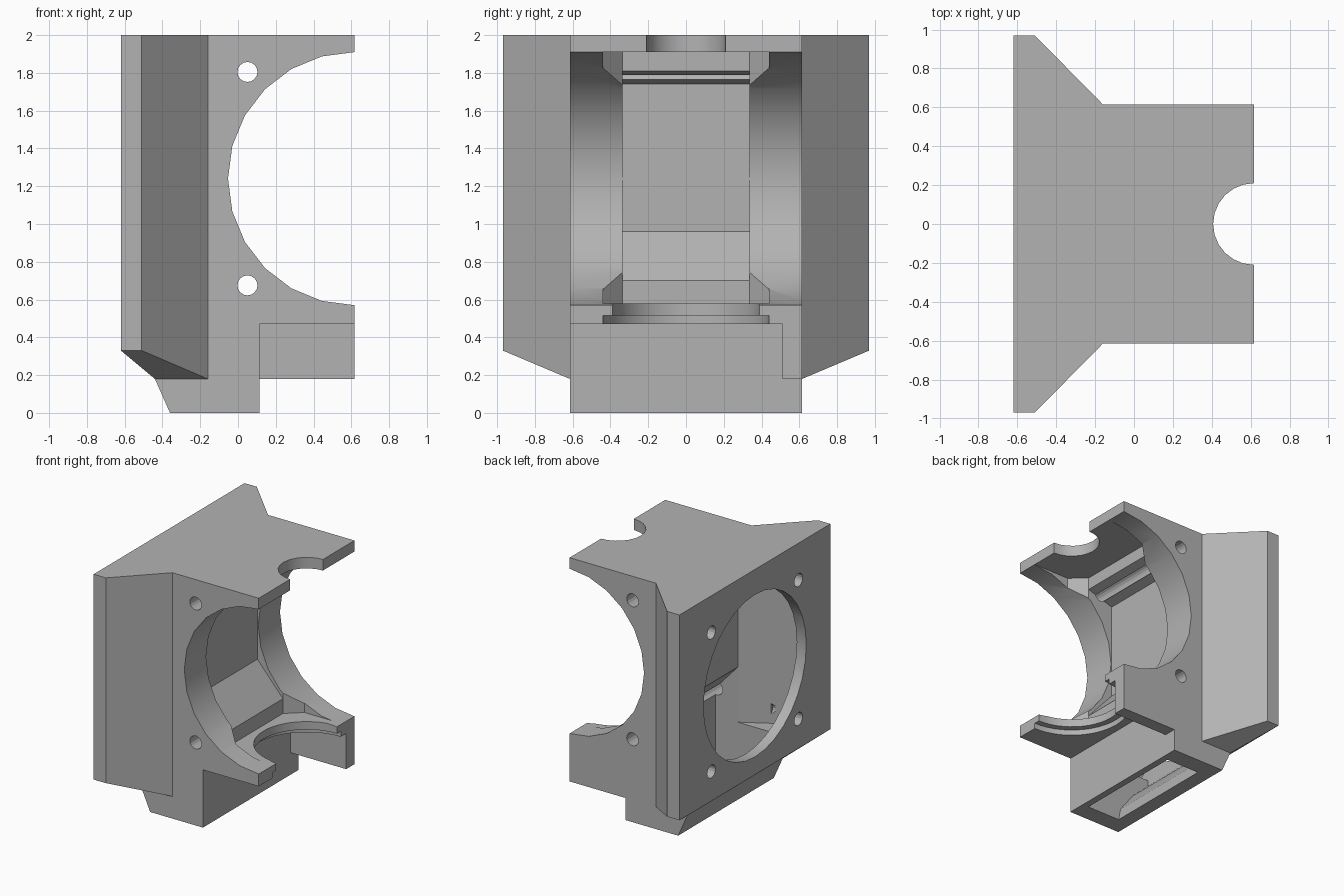
import bpy, bmesh, math
from mathutils import Vector, Matrix

if "Cube" in bpy.data.objects:
    bpy.data.objects.remove(bpy.data.objects["Cube"], do_unlink=True)

grey = bpy.data.materials.new("plain_grey")
grey.use_nodes = True
grey.diffuse_color = (0.45, 0.45, 0.45, 1)
grey.node_tree.nodes["Principled BSDF"].inputs["Base Color"].default_value = grey.diffuse_color

EDGE = 0.617      # open face of the housing
BACK = -0.62      # rear face of the mounting plate
SIDE = 0.615      # half width of the main body


def add_object(name, bm):
    bmesh.ops.recalc_face_normals(bm, faces=bm.faces)
    mesh = bpy.data.meshes.new(name)
    bm.to_mesh(mesh)
    bm.free()
    mesh.materials.append(grey)
    ob = bpy.data.objects.new(name, mesh)
    bpy.context.collection.objects.link(ob)
    return ob


def prism(name, profile, axis, lo, hi):
    """Extrude a profile along y (points are x, z) or along z (points are x, y)."""
    bm = bmesh.new()
    place = (lambda a, b: (a, lo, b)) if axis == "Y" else (lambda a, b: (a, b, lo))
    face = bm.faces.new([bm.verts.new(place(*p)) for p in profile])
    moved = bmesh.ops.extrude_face_region(bm, geom=[face])["geom"]
    step = Vector((0, hi - lo, 0) if axis == "Y" else (0, 0, hi - lo))
    bmesh.ops.translate(bm, vec=step, verts=[v for v in moved if isinstance(v, bmesh.types.BMVert)])
    return add_object(name, bm)


def cylinder(name, centre, radius, length, axis, sides=24):
    turn = {"X": Matrix.Rotation(math.pi / 2, 4, "Y"),
            "Y": Matrix.Rotation(math.pi / 2, 4, "X"),
            "Z": Matrix.Identity(4)}[axis]
    # start with a corner pointing straight along an axis
    bm = bmesh.new()
    bmesh.ops.create_cone(bm, cap_ends=True, segments=sides, radius1=radius, radius2=radius,
                          depth=length, matrix=Matrix.Translation(centre) @ turn)
    return add_object(name, bm)


def mirrored(points):
    return points + [(x, -y) for x, y in reversed(points)]


# Main body with the air nozzle below
body = prism("fan_housing", [(BACK, 2), (EDGE, 2), (EDGE, 0.18), (0.115, 0.18), (0.115, 0),
                             (-0.36, 0), (-0.44, 0.18), (BACK, 0.33)], "Y", -SIDE, SIDE)

# Flared rear mounting plate
bm = bmesh.new()
for s in (-1, 1):
    for x, y, z in [(BACK, 0.97, 2), (-0.51, 0.97, 2), (-0.16, SIDE, 2), (BACK, 0.97, 0.33),
                    (-0.51, 0.97, 0.33), (-0.16, SIDE, 0.18), (-0.44, SIDE, 0.18)]:
        bm.verts.new((x, s * y, z))
bmesh.ops.convex_hull(bm, input=bm.verts)
bmesh.ops.dissolve_limit(bm, angle_limit=0.01, verts=bm.verts, edges=bm.edges)
flare = add_object("flared_plate", bm)

# Side fan bore, inner pocket and its widened mouth
cutters = [
    cylinder("side_bore", (EDGE, 0, 1.24), 0.67, 3, "Y"),
    prism("inner_pocket", [(-0.06, 0.96), (-0.06, 1.74), (0.17, 1.81), (0.17, 1.91),
                           (0.8, 1.91), (0.8, 0.58), (0.17, 0.58), (0.17, 0.70)],
          "Y", -0.335, 0.335),
    prism("pocket_mouth", mirrored([(0.17, 0.335), (0.29, 0.44), (0.8, 0.44)]), "Z", 0.58, 1.91),
    # Round notches in the roof and the stepped floor
    cylinder("roof_notch", (EDGE, 0, 2), 0.21, 0.4, "Z"),
    cylinder("floor_notch", (EDGE, 0, 0.55), 0.39, 0.3, "Z", 48),
    cylinder("floor_groove", (EDGE, 0, 0.4575), 0.44, 0.115, "Z", 48),
    # Space under the floor, leaving one side wall
    prism("underside", [(0.115, -0.1), (0.8, -0.1), (0.8, 0.47), (0.115, 0.47)], "Y", -0.8, 0.51),
    # Rear fan opening, air chamber and duct to the nozzle slot
    cylinder("rear_opening", (-0.6, 0, 1.135), 0.66, 0.2, "X", 32),
    prism("air_chamber", mirrored([(-0.535, 0.7), (-0.14, 0.47)]), "Z", 0.45, 1.82),
    prism("air_duct", [(-0.53, 1.0), (-0.14, 0.9), (0.06, 0.68), (0.06, -0.1),
                       (-0.22, -0.1), (-0.26, 0.1), (-0.38, 0.26), (-0.53, 0.4)],
          "Y", -0.468, 0.468),
]

# Screw holes for both fans
for s in (-1, 1):
    cutters.append(cylinder("side_screw_hole", (0.05, 0, 1.24 + s * 0.565), 0.053, 3, "Y", 16))
    for t in (-1, 1):
        cutters.append(cylinder("rear_screw_hole", (-0.55, t * 0.56, 1.135 + s * 0.565),
                                0.053, 0.4, "X", 16))

for tool, kind in [(flare, "UNION")] + [(c, "DIFFERENCE") for c in cutters]:
    mod = body.modifiers.new(tool.name, "BOOLEAN")
    mod.operation, mod.solver, mod.object = kind, "EXACT", tool

# Bake the cuts and drop the helpers
bpy.context.view_layer.update()
result = bpy.data.meshes.new_from_object(body.evaluated_get(bpy.context.evaluated_depsgraph_get()))
body.modifiers.clear()
body.data = result
for tool in [flare] + cutters:
    bpy.data.objects.remove(tool, do_unlink=True)
result.materials.clear()
result.materials.append(grey)
for poly in result.polygons:
    poly.material_index = 0

bpy.ops.object.select_all(action="DESELECT")
body.select_set(True)
bpy.context.view_layer.objects.active = body
bpy.ops.object.shade_smooth_by_angle(angle=math.radians(20))
